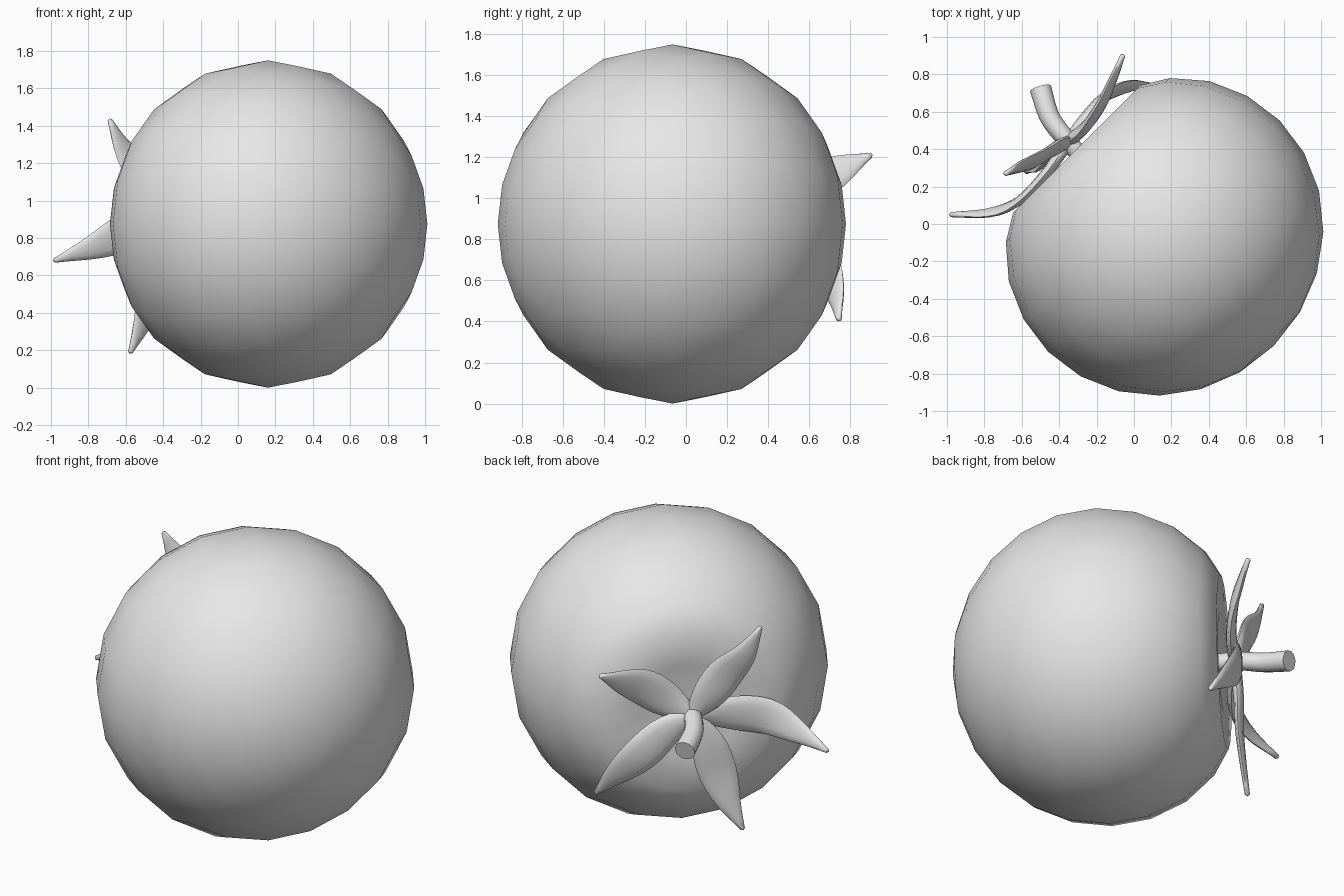
import bpy, bmesh, math
from mathutils import Vector

old = bpy.data.objects.get("Cube")
if old:
    bpy.data.objects.remove(old)

grey = bpy.data.materials.new("plain grey")
grey.use_nodes = True
grey.diffuse_color = (0.8, 0.8, 0.8, 1)
grey.node_tree.nodes["Principled BSDF"].inputs["Base Color"].default_value = (0.8, 0.8, 0.8, 1)

CENTRE = Vector((0.16, -0.065, 0.875))
AXIS = Vector((-1, 1, 0)).normalized()   # direction the stem end faces
SIDE = Vector((1, 1, 0)).normalized()
UP = Vector((0, 0, 1))


def skin_rings(name, rings, start, end, angle):
    """Join rings of points into a closed, smooth-shaded skin."""
    bm = bmesh.new()
    loops = [[bm.verts.new(p) for p in ring] for ring in rings]
    n = len(loops[0])
    for a, b in zip(loops, loops[1:]):
        for i in range(n):
            j = (i + 1) % n
            bm.faces.new((a[i], a[j], b[j], b[i]))
    for loop, tip in ((loops[0], start), (loops[-1], end)):
        if tip is None:
            bm.faces.new(loop)
            continue
        v = bm.verts.new(tip)
        for i in range(n):
            bm.faces.new((loop[i], loop[(i + 1) % n], v))
    bmesh.ops.recalc_face_normals(bm, faces=bm.faces)
    mesh = bpy.data.meshes.new(name)
    bm.to_mesh(mesh)
    bm.free()
    mesh.materials.append(grey)
    obj = bpy.data.objects.new(name, mesh)
    bpy.context.collection.objects.link(obj)
    bpy.ops.object.select_all(action='DESELECT')
    obj.select_set(True)
    bpy.context.view_layer.objects.active = obj
    bpy.ops.object.shade_smooth_by_angle(angle=math.radians(angle))
    return obj


def smooth_path(points, steps):
    """Sample a flowing curve through the points."""
    p = [Vector(q) for q in points]
    p = [2 * p[0] - p[1]] + p + [2 * p[-1] - p[-2]]
    out = []
    spans = len(p) - 3
    for k in range(steps + 1):
        u = k / steps * spans
        i = min(int(u), spans - 1)
        t = u - i
        a, b, c, d = p[i:i + 4]
        out.append(0.5 * (2 * b + (c - a) * t + (2 * a - 5 * b + 4 * c - d) * t ** 2
                          + (3 * b - a - 3 * c + d) * t ** 3))
    return out


def loft(name, points, size, facing, steps=14, sides=12, pointed=True):
    """Sweep an oval along a path; size(t) gives half width and half thickness."""
    path = smooth_path(points, steps)
    rings = []
    for k, c in enumerate(path):
        tangent = (path[min(k + 1, steps)] - path[max(k - 1, 0)]).normalized()
        across = tangent.cross(facing).normalized()
        out = across.cross(tangent)
        w, h = size(k / steps)
        turns = [math.tau * i / sides for i in range(sides)]
        rings.append([c + across * w * math.cos(a) + out * h * math.sin(a) for a in turns])
    tip = path[-1] + (path[-1] - path[-2]).normalized() * 0.01 if pointed else None
    return skin_rings(name, rings, None, tip, 50)


# Fruit body: a faceted round profile turned about the stem axis
profile = [(0.875 * math.sin(math.radians(d)), -0.83 * math.cos(math.radians(d)))
           for d in range(15, 121, 15)]
profile += [(0.62, 0.575), (0.48, 0.66), (0.28, 0.65)]
SEGMENTS = 20
body = []
for r, a in profile:
    body.append([CENTRE + AXIS * a + SIDE * r * math.cos(math.tau * i / SEGMENTS)
                 + UP * r * math.sin(math.tau * i / SEGMENTS) for i in range(SEGMENTS)])
skin_rings("fruit_body", body, CENTRE - AXIS * 0.83, CENTRE + AXIS * 0.6, 60)


# Leaves: five curled blades from one root
def blade(t):
    w = 0.035 + 0.082 * math.sin(math.pi * t ** 0.85) ** 1.1 - 0.022 * t
    return w, 0.034 - 0.02 * t


ROOT = (-0.35, 0.44, 0.88)
leaves = {
    "leaf_upper_back": [(-0.25, 0.53, 0.97), (-0.17, 0.65, 1.08), (-0.11, 0.78, 1.15), (-0.06, 0.9, 1.21)],
    "leaf_upper_side": [(-0.43, 0.40, 1.0), (-0.51, 0.35, 1.14), (-0.61, 0.31, 1.27), (-0.685, 0.27, 1.43)],
    "leaf_side": [(-0.47, 0.27, 0.86), (-0.62, 0.12, 0.82), (-0.78, 0.06, 0.75), (-0.98, 0.05, 0.68)],
    "leaf_lower_side": [(-0.42, 0.39, 0.7), (-0.46, 0.35, 0.52), (-0.51, 0.32, 0.35), (-0.575, 0.28, 0.19)],
    "leaf_lower_back": [(-0.26, 0.57, 0.8), (-0.16, 0.68, 0.67), (-0.04, 0.73, 0.54), (0.08, 0.745, 0.41)],
}
for name, points in leaves.items():
    loft(name, [ROOT] + points, blade, AXIS)

# Stem: a bent round stalk with a blunt, slightly wider end
loft("stem", [(-0.28, 0.36, 0.88), (-0.36, 0.45, 0.88), (-0.45, 0.57, 0.85), (-0.5, 0.725, 0.81)],
     lambda t: (0.046 + 0.012 * t, 0.046 + 0.012 * t), UP, steps=10, pointed=False)
